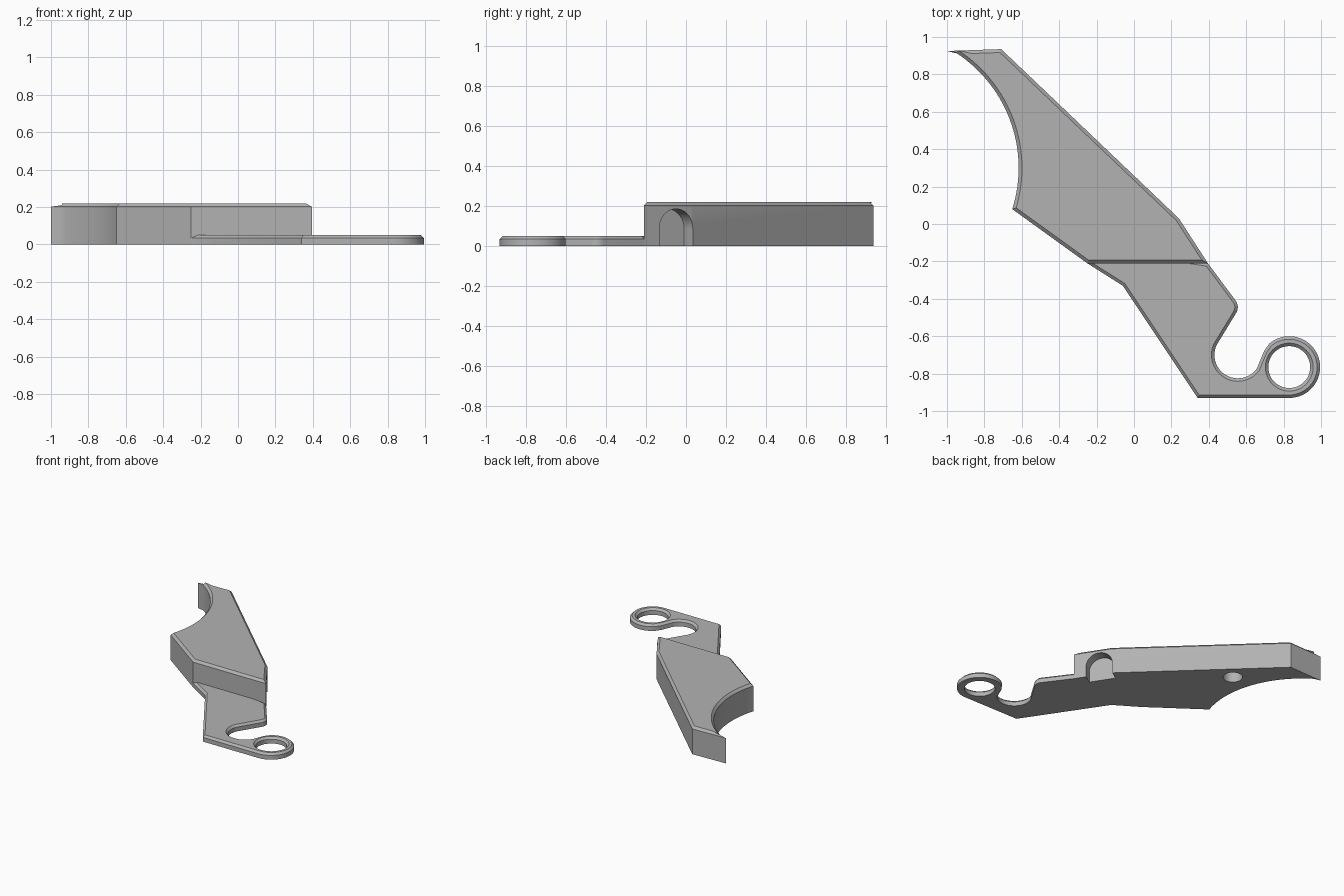
import bpy, bmesh
from math import cos, sin, radians, atan2
from mathutils import Matrix

if "Cube" in bpy.data.objects:
    bpy.data.objects.remove(bpy.data.objects["Cube"])

grey = bpy.data.materials.new("plain grey")
grey.use_nodes = True
colour = (0.45, 0.45, 0.45, 1)
grey.diffuse_color = colour
grey.node_tree.nodes["Principled BSDF"].inputs["Base Color"].default_value = colour


def arc(cx, cy, r, start, end, n):
    angles = [radians(start + (end - start) * i / n) for i in range(n + 1)]
    return [(cx + r * cos(a), cy + r * sin(a)) for a in angles]


def extrude(name, outline, height, chamfer=0.0):
    """Prism over a counter-clockwise outline, with a chamfered top rim."""
    bm = bmesh.new()
    base = bm.faces.new([bm.verts.new((x, y, 0)) for x, y in outline])
    top = bmesh.ops.extrude_face_region(bm, geom=[base], use_keep_orig=True)["geom"]
    bmesh.ops.translate(bm, vec=(0, 0, height),
                        verts=[g for g in top if isinstance(g, bmesh.types.BMVert)])
    bmesh.ops.recalc_face_normals(bm, faces=bm.faces)
    if chamfer:
        rim = [e for e in bm.edges if all(v.co.z > height - 1e-5 for v in e.verts)]
        bmesh.ops.bevel(bm, geom=rim, offset=chamfer, segments=1,
                        affect='EDGES', clamp_overlap=False)
    mesh = bpy.data.meshes.new(name)
    bm.to_mesh(mesh)
    bm.free()
    mesh.materials.append(grey)
    obj = bpy.data.objects.new(name, mesh)
    bpy.context.collection.objects.link(obj)
    return obj


def cut(obj, cutter):
    mod = obj.modifiers.new("cut", 'BOOLEAN')
    mod.operation, mod.solver, mod.object = 'DIFFERENCE', 'EXACT', cutter
    bpy.context.view_layer.update()
    graph = bpy.context.evaluated_depsgraph_get()
    mesh = bpy.data.meshes.new_from_object(obj.evaluated_get(graph))
    obj.modifiers.clear()
    obj.data = mesh
    bpy.data.objects.remove(cutter)


# Thick body with a hollow curved end
hollow = arc(-1.35, 0.30, 0.733, 59, -17.5, 32)
body_outline = [(0.395, -0.21), (0.24, 0.03), (-0.71, 0.935), (-1, 0.925)] \
    + hollow[1:] + [(-0.25, -0.21)]
body = extrude("thick_body", body_outline, 0.22, 0.018)

# Thin tail plate with a hooked notch and a ring end
plate_outline = [(-0.25, -0.21), (-0.06, -0.33), (0.34, -0.93)] \
    + arc(0.83, -0.765, 0.165, -90, 130, 36) + [(0.695, -0.68)] \
    + arc(0.555, -0.70, 0.125, -35, -205, 24) \
    + arc(0.495, -0.445, 0.06, -27, 35, 8) \
    + [(0.395, -0.21), (0.26, -0.19), (-0.2, -0.19)]
plate = extrude("tail_plate", plate_outline, 0.05, 0.016)

# Chamfered finger hole through the ring
hole = extrude("ring_hole_cutter", arc(0.83, -0.765, 0.112, 0, 352.5, 47), 0.2)
hole.location.z = -0.1
cut(plate, hole)
rim = extrude("ring_rim_cutter", arc(0, 0, 0.112, 0, 352.5, 47), 0.04)
for v in rim.data.vertices:
    if v.co.z > 0.01:
        v.co.x *= 1.36
        v.co.y *= 1.36
rim.location = (0.83, -0.765, 0.034)
cut(plate, rim)

# Arched pocket in the slanted side, open underneath
arch = [(-0.1, -0.05), (0.1, -0.05)] + arc(0, 0.085, 0.1, 0, 180, 24)
pocket = extrude("pocket_cutter", arch, 0.28)
heading = atan2(0.155, 0.24)
inward = Matrix(((0, 0, 1), (1, 0, 0), (0, 1, 0))).to_4x4()
pocket.data.transform(Matrix.Translation((0.29 - 0.08 * cos(heading), -0.05 - 0.08 * sin(heading), 0))
                      @ Matrix.Rotation(heading, 4, 'Z') @ inward)
cut(body, pocket)

# Blind round hole in the underside
socket = extrude("socket_cutter", arc(-0.48, 0.55, 0.07, 0, 348.75, 31), 0.2)
socket.location.z = -0.1
cut(body, socket)

# Smooth the curves, keep the edges crisp
for obj in (body, plate):
    bpy.ops.object.select_all(action='DESELECT')
    obj.select_set(True)
    bpy.context.view_layer.objects.active = obj
    bpy.ops.object.shade_smooth_by_angle(angle=radians(25))
